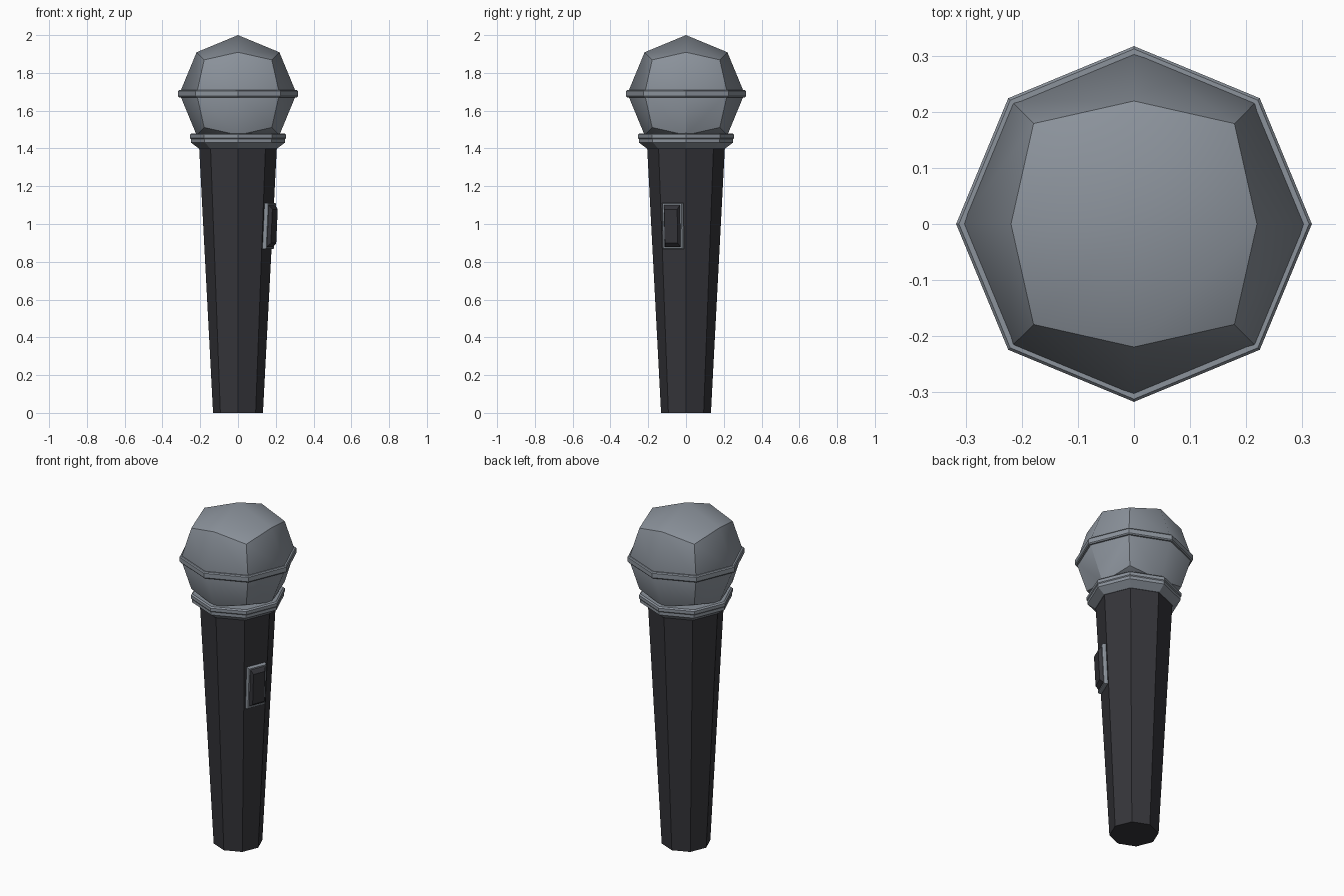
import bpy, bmesh, math
from mathutils import Matrix, Vector

if "Cube" in bpy.data.objects:
    bpy.data.objects.remove(bpy.data.objects["Cube"])


def material(name, rgb):
    m = bpy.data.materials.new(name)
    m.diffuse_color = (*rgb, 1)
    m.use_nodes = True
    m.node_tree.nodes["Principled BSDF"].inputs["Base Color"].default_value = m.diffuse_color
    return m


dark = material("dark_grip", (0.035, 0.035, 0.042))
metal = material("grey_metal", (0.26, 0.29, 0.33))


def finish(name, bm, mat):
    bmesh.ops.recalc_face_normals(bm, faces=bm.faces)
    mesh = bpy.data.meshes.new(name)
    bm.to_mesh(mesh)
    bm.free()
    mesh.materials.append(mat)
    ob = bpy.data.objects.new(name, mesh)
    bpy.context.collection.objects.link(ob)
    return ob


def loft(bm, rings, closed=False, cap=True):
    """Bridge rings of points; closed joins last ring to first."""
    vs = [[bm.verts.new(p) for p in ring] for ring in rings]
    pairs = list(zip(vs, vs[1:])) + ([(vs[-1], vs[0])] if closed else [])
    n = len(vs[0])
    for a, b in pairs:
        for i in range(n):
            j = (i + 1) % n
            bm.faces.new((a[i], a[j], b[j], b[i]))
    if cap and not closed:
        bm.faces.new(vs[0][::-1])
        bm.faces.new(vs[-1])


def octagon(r, z):
    return [(r * math.cos(k * math.pi / 4), r * math.sin(k * math.pi / 4), z) for k in range(8)]


def turned(name, profile, mat, closed=False):
    bm = bmesh.new()
    loft(bm, [octagon(r, z) for r, z in profile], closed)
    return finish(name, bm, mat)


# Tapered eight-sided handle
turned("handle", [(0.132, 0), (0.206, 1.41)], dark)

# Collar between handle and head
turned("collar", [(0.19, 1.40), (0.208, 1.40), (0.25, 1.432), (0.25, 1.45),
                  (0.254, 1.455), (0.254, 1.473), (0.246, 1.48), (0.19, 1.48)], metal, True)

# Band around the widest part of the head
turned("head_band", [(0.29, 1.671), (0.312, 1.671), (0.317, 1.677), (0.317, 1.703),
                     (0.312, 1.709), (0.29, 1.709)], metal, True)

# Head: cube subdivided once and pushed out to a sphere
bm = bmesh.new()
bmesh.ops.create_cube(bm, size=2)
bmesh.ops.subdivide_edges(bm, edges=bm.edges[:], cuts=1, use_grid_fill=True)
for f in list(bm.faces):
    c = f.calc_center_median()
    if c.x > 0.9 and c.z < 0:  # lower right panels fold across the diagonal
        pair = [v for v in f.verts if abs(v.co.y) + abs(v.co.z) == 1]
        bmesh.ops.connect_verts(bm, verts=pair)
for v in bm.verts:
    v.co = v.co.normalized() * 0.31 + Vector((0, 0, 1.69))
head = finish("head_grille", bm, metal)
bpy.context.view_layer.objects.active = head
head.select_set(True)
bpy.ops.object.shade_smooth_by_angle(angle=math.radians(40))

# Switch: local x across the facet, y up the handle, z outwards
a = math.radians(-22.5)
out = Vector((math.cos(a), math.sin(a), -0.049)).normalized()
across = Vector((-math.sin(a), math.cos(a), 0))
up = out.cross(across)
place = Matrix((across, up, out)).transposed().to_4x4()
place.translation = Vector((0.17 * math.cos(a), 0.17 * math.sin(a), 0.99))


def rect(w, h, z):
    return [(sx * w / 2, sy * h / 2, z) for sx, sy in ((-1, -1), (1, -1), (1, 1), (-1, 1))]


def switch_part(name, rings, mat, closed=False):
    bm = bmesh.new()
    loft(bm, [rect(*r) for r in rings], closed)
    bm.transform(place)
    finish(name, bm, mat)


switch_part("switch_frame", [(0.115, 0.245, -0.01), (0.115, 0.245, 0.014), (0.108, 0.238, 0.02),
                             (0.092, 0.222, 0.02), (0.092, 0.222, -0.01)], metal, True)
switch_part("switch_button", [(0.094, 0.224, -0.01), (0.094, 0.224, 0.012),
                              (0.086, 0.21, 0.024), (0.074, 0.18, 0.038)], dark)
